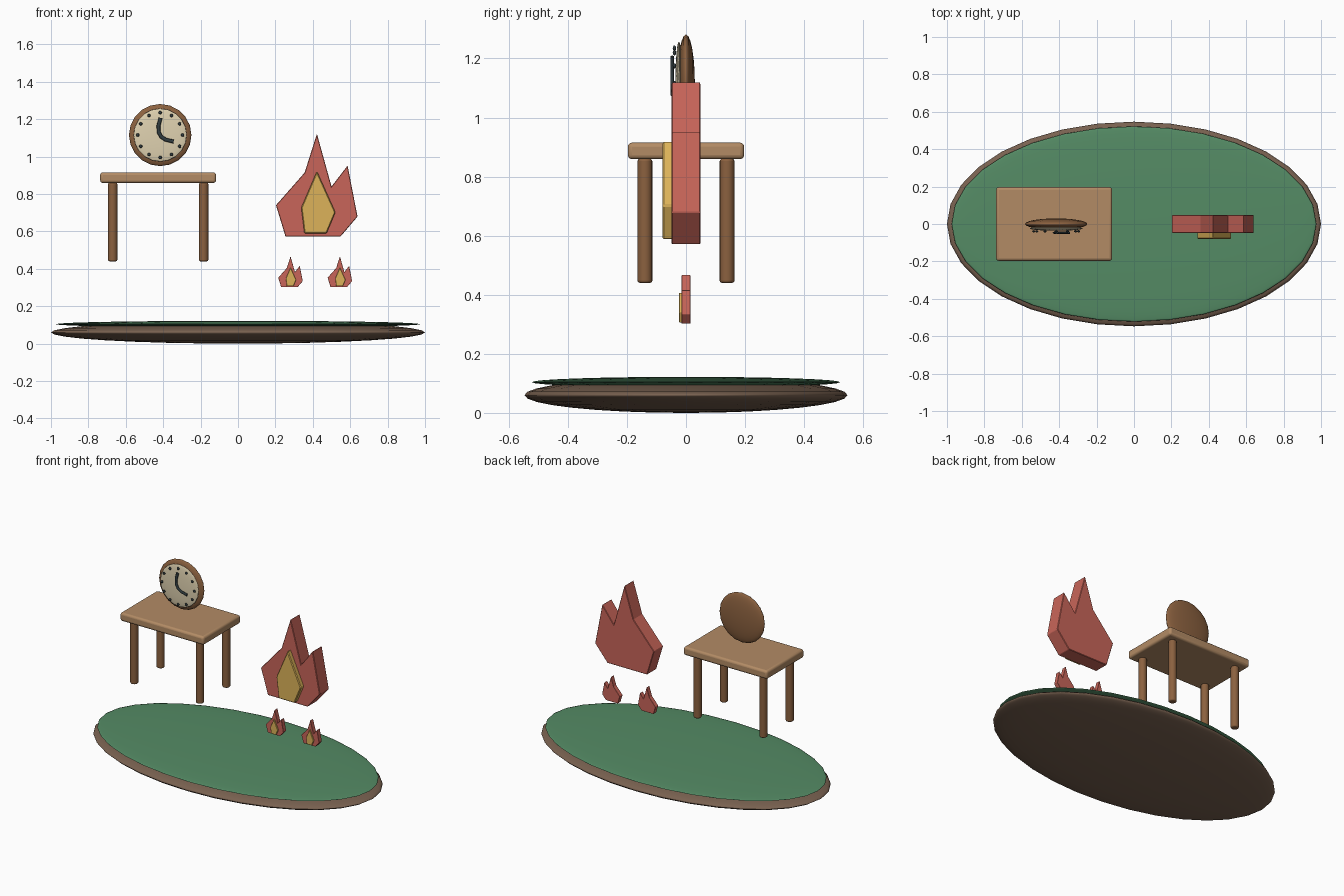
import bpy, bmesh, math

if "Cube" in bpy.data.objects:
    bpy.data.objects.remove(bpy.data.objects["Cube"])

def material(name, rgb):
    m = bpy.data.materials.new(name)
    m.diffuse_color = (*rgb, 1)
    m.use_nodes = True
    m.node_tree.nodes["Principled BSDF"].inputs["Base Color"].default_value = m.diffuse_color
    return m

EARTH = material("earth", (0.19, 0.12, 0.08))
GRASS = material("grass", (0.09, 0.26, 0.13))
WOOD = material("wood", (0.26, 0.12, 0.05))
PALE_WOOD = material("pale_wood", (0.45, 0.26, 0.13))
CREAM = material("cream", (0.75, 0.65, 0.44))
DARK = material("dark", (0.03, 0.045, 0.05))
RED = material("red", (0.58, 0.13, 0.10))
YELLOW = material("yellow", (0.72, 0.45, 0.10))

def finish(ob, name, mat, bevel=0, segments=3, smooth=True):
    ob.name = name
    ob.data.materials.append(mat)
    if bevel:
        b = ob.modifiers.new("bevel", "BEVEL")
        b.width, b.segments = bevel, segments
    if smooth:
        bpy.ops.object.shade_smooth_by_angle(angle=math.radians(40))
    return ob

def ellipsoid(name, loc, radii, mat, segs=32, rings=16, rot=(0, 0, 0)):
    bpy.ops.mesh.primitive_uv_sphere_add(segments=segs, ring_count=rings, location=loc, rotation=rot)
    ob = bpy.context.object
    ob.scale = radii
    bpy.ops.object.shade_smooth()
    return finish(ob, name, mat, smooth=False)

def prism(name, outline, y_front, y_back, mat, bevel=0):
    bm = bmesh.new()
    face = bm.faces.new([bm.verts.new((x, y_front, z)) for x, z in outline])
    ext = bmesh.ops.extrude_face_region(bm, geom=[face])
    for v in ext["geom"]:
        if isinstance(v, bmesh.types.BMVert):
            v.co.y = y_back
    bmesh.ops.recalc_face_normals(bm, faces=bm.faces[:])
    me = bpy.data.meshes.new(name)
    bm.to_mesh(me)
    bm.free()
    ob = bpy.data.objects.new(name, me)
    bpy.context.collection.objects.link(ob)
    return finish(ob, name, mat, bevel, 1, smooth=False)

# Oval ground with a grass layer on top
ellipsoid("ground_base", (0, 0, 0.06), (1, 0.547, 0.06), EARTH)
ellipsoid("grass_layer", (0, 0, 0.104), (0.975, 0.522, 0.018), GRASS)

# Table
TX = -0.427
bpy.ops.mesh.primitive_cube_add(size=1, location=(TX, 0, 0.887))
top = bpy.context.object
top.scale = (0.62, 0.394, 0.056)
bpy.ops.object.transform_apply(location=False, rotation=False, scale=True)
finish(top, "table_top", PALE_WOOD, 0.014)
for sx, side in ((-1, "left"), (1, "right")):
    for sy, end in ((-1, "front"), (1, "back")):
        bpy.ops.mesh.primitive_cylinder_add(vertices=16, radius=0.025, depth=0.42,
                                            location=(TX + sx * 0.243, sy * 0.139, 0.65))
        leg = finish(bpy.context.object, f"{end}_{side}_leg", WOOD, 0.008)
        leg.modifiers["bevel"].limit_method = "ANGLE"

# Clock: lens-shaped case, dial, hour dots and bent hands
CX, CZ = -0.416, 1.115
FACING = (math.pi / 2, 0, 0)
ellipsoid("clock_case", (CX, 0, CZ), (0.167, 0.166, 0.03), WOOD, 20, 12, FACING)
ellipsoid("clock_dial", (CX, -0.024, CZ), (0.142, 0.142, 0.012), CREAM, 20, 12, FACING)
for i in range(12):
    a = i * math.tau / 12
    ellipsoid(f"hour_dot_{i + 1}", (CX + 0.12 * math.sin(a), -0.039, CZ + 0.12 * math.cos(a)),
              (0.009, 0.009, 0.006), DARK, 10, 6, FACING)

curve = bpy.data.curves.new("clock_hands", "CURVE")
curve.dimensions = "3D"
curve.bevel_depth, curve.bevel_resolution, curve.use_fill_caps = 0.01, 2, True
path = [(0.002, 0.092), (-0.009, 0.05), (-0.008, 0.015), (0.006, -0.01), (0.03, -0.025), (0.072, -0.035)]
spline = curve.splines.new("POLY")
spline.points.add(len(path) - 1)
for p, (x, z) in zip(spline.points, path):
    p.co = (x, 0, z, 1)
hands = bpy.data.objects.new("clock_hands", curve)
hands.location, hands.scale = (CX, -0.047, CZ), (1, 0.6, 1)
bpy.context.collection.objects.link(hands)
curve.materials.append(DARK)

# Flames: one large, two small copies (outlines relative to tip x and base z)
OUTER = [(0, 0.55), (-0.066, 0.342), (-0.219, 0.168), (-0.168, 0), (0.126, 0),
         (0.217, 0.107), (0.164, 0.38), (0.078, 0.268)]
INNER = [(0, 0.35), (-0.084, 0.155), (-0.067, 0.016), (0.051, 0.016), (0.099, 0.13)]
for name, x0, z0, s in (("large", 0.422, 0.572, 1), ("small_left", 0.281, 0.302, 0.3),
                        ("small_right", 0.545, 0.302, 0.3)):
    place = lambda pts: [(x0 + s * x, z0 + s * z) for x, z in pts]
    prism(f"{name}_flame", place(OUTER), -0.049 * s, 0.049 * s, RED, 0.003 * s)
    prism(f"{name}_flame_core", place(INNER), -0.08 * s, -0.04 * s, YELLOW, 0.005 * s)
